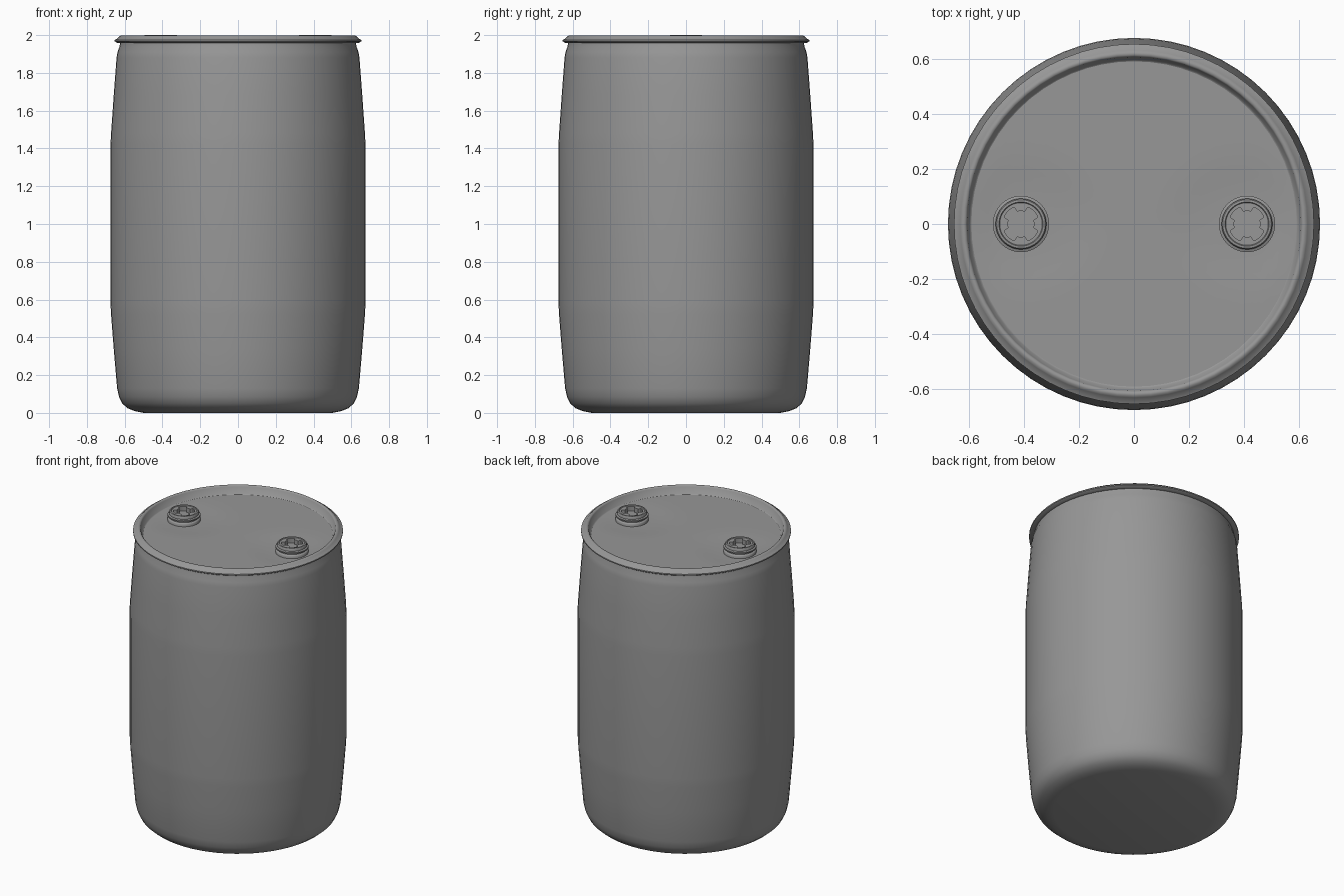
import bpy, bmesh, math

if "Cube" in bpy.data.objects:
    bpy.data.objects.remove(bpy.data.objects["Cube"])

SEG = 64
plastic = bpy.data.materials.new("dark_grey_plastic")
plastic.diffuse_color = (0.31, 0.31, 0.31, 1)
plastic.use_nodes = True
plastic.node_tree.nodes["Principled BSDF"].inputs["Base Color"].default_value = plastic.diffuse_color


def lathe(name, profile, centre=(0, 0), radius_fn=None, height_fn=None, angle=32):
    """Spin (radius, z) points about z; optional functions reshape r and z."""
    bm = bmesh.new()
    rings = []
    for i, (r, z) in enumerate(profile):
        if r == 0:
            zz = z + (height_fn(0, 0) if height_fn else 0)
            rings.append([bm.verts.new((centre[0], centre[1], zz))] * SEG)
            continue
        ring = []
        for k in range(SEG):
            a = 2 * math.pi * k / SEG
            rr = radius_fn(i, r, a) if radius_fn else r
            x, y = rr * math.cos(a), rr * math.sin(a)
            dz = height_fn(x, y) if height_fn else 0
            ring.append(bm.verts.new((centre[0] + x, centre[1] + y, z + dz)))
        rings.append(ring)
    # All profiles run up the outside and then inward, so faces point outward
    for a, b in zip(rings, rings[1:]):
        for k in range(SEG):
            n = (k + 1) % SEG
            bm.faces.new(list(dict.fromkeys((a[k], a[n], b[n], b[k]))))
    me = bpy.data.meshes.new(name)
    bm.to_mesh(me)
    bm.free()
    me.materials.append(plastic)
    ob = bpy.data.objects.new(name, me)
    bpy.context.collection.objects.link(ob)
    bpy.ops.object.select_all(action='DESELECT')
    bpy.context.view_layer.objects.active = ob
    ob.select_set(True)
    bpy.ops.object.shade_smooth_by_angle(angle=math.radians(angle))
    return ob


# Bulged drum wall, rounded foot, rolled top rim and the wall down to the lid
lathe("drum_body", [
    (0, 0), (0.50, 0), (0.545, 0.009), (0.585, 0.025), (0.613, 0.05),
    (0.63, 0.085), (0.64, 0.13), (0.658, 0.34), (0.672, 0.52), (0.675, 0.58),
    (0.675, 1.0), (0.675, 1.42), (0.672, 1.48), (0.658, 1.68), (0.643, 1.88),
    (0.638, 1.91), (0.627, 1.94), (0.625, 1.957),
    (0.638, 1.958), (0.653, 1.967), (0.653, 1.975), (0.638, 1.982),
    (0.630, 1.991), (0.622, 1.997), (0.612, 1.997), (0.606, 1.990),
    (0.596, 1.945), (0.590, 1.942)], angle=58)


# Recessed lid, with shallow moulded hollows around the two bungs
def hollow(x, y):
    d = math.hypot((abs(x) - 0.40) / 0.24, y / 0.20)
    edge = max(0, min(1, (0.59 - math.hypot(x, y)) / 0.08))
    return -0.008 * math.exp(-d ** 4) * edge


lathe("lid", [(0.59 * (1 - i / 20), 1.942) for i in range(20)] + [(0, 1.942)],
      height_fn=hollow)

# Threaded bungs with a four-lugged socket
BUNG = [(0.102, 1.930), (0.102, 1.950), (0.098, 1.955), (0.090, 1.957),
        (0.090, 1.964), (0.102, 1.968), (0.102, 1.976), (0.092, 1.980),
        (0.092, 1.994), (0.088, 1.999), (0.080, 2.0), (0.077, 1.996),
        (0.066, 1.996), (0.066, 1.965), (0, 1.965)]


def lugs(i, r, a):
    off = abs((a + math.pi / 4) % (math.pi / 2) - math.pi / 4)
    return 0.047 if i in (12, 13) and off < 0.33 else r


for side, x in (("left", -0.41), ("right", 0.41)):
    lathe("bung_" + side, BUNG, centre=(x, 0), radius_fn=lugs, angle=40)
